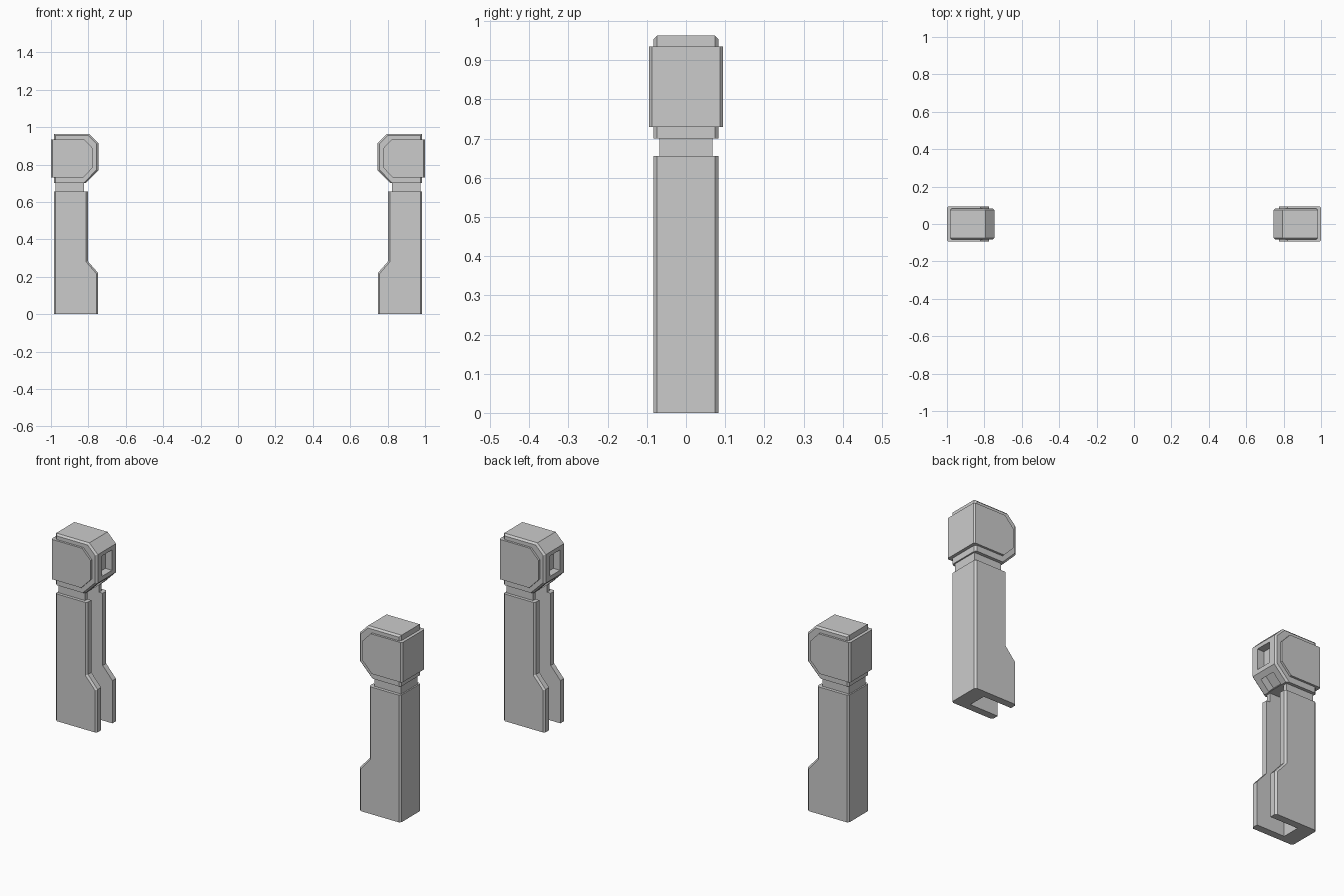
import bpy, bmesh

if "Cube" in bpy.data.objects:
    bpy.data.objects.remove(bpy.data.objects["Cube"])


def prism(name, profile, half_y, bevel=0.0, flat_z=()):
    """Extrude an (x, z) profile along y; chamfer the front/back rims except at flat_z."""
    bm = bmesh.new()
    front = [bm.verts.new((x, -half_y, z)) for x, z in profile]
    back = [bm.verts.new((x, half_y, z)) for x, z in profile]
    n = len(profile)
    bm.faces.new(front)
    bm.faces.new(back[::-1])
    for i in range(n):
        j = (i + 1) % n
        bm.faces.new((front[j], front[i], back[i], back[j]))
    bmesh.ops.recalc_face_normals(bm, faces=bm.faces)
    if bevel:
        rims = []
        for e in bm.edges:
            a, b = (v.co for v in e.verts)
            on_cap = abs(a.y - b.y) < 1e-6
            flat = any(abs(a.z - z) < 1e-5 and abs(b.z - z) < 1e-5 for z in flat_z)
            if on_cap and not flat:
                rims.append(e)
        bmesh.ops.bevel(bm, geom=rims, offset=bevel, segments=1, affect='EDGES')
    mesh = bpy.data.meshes.new(name)
    bm.to_mesh(mesh)
    bm.free()
    obj = bpy.data.objects.new(name, mesh)
    bpy.context.collection.objects.link(obj)
    return obj


def box(x0, x1, z0, z1):
    return [(x0, z0), (x1, z0), (x1, z1), (x0, z1)]


def cutter(name, profile, half_y):
    obj = prism(name, profile, half_y)
    obj.hide_render = True
    obj.hide_viewport = True
    return obj


def finish(obj, cutters=()):
    """Cut the recesses, then mirror to the other pillar."""
    for c in cutters:
        m = obj.modifiers.new("cut", 'BOOLEAN')
        m.operation = 'DIFFERENCE'
        m.solver = 'EXACT'
        m.object = c
    obj.modifiers.new("mirror", 'MIRROR').use_axis[0] = True


# Recesses: long channel facing the centre, window and sloped notch in the head
channel = cutter("channel_cutter", box(0.70, 0.905, -0.1, 0.75), 0.046)
window = cutter("window_cutter", box(0.70, 0.785, 0.79, 0.895), 0.042)
notch = cutter("notch_cutter",
               [(0.78, 0.70), (0.805, 0.675), (0.86, 0.73), (0.80, 0.79), (0.745, 0.735), (0.755, 0.725)][1:5],
               0.042)
notch.data.clear_geometry()
bpy.data.objects.remove(notch)
notch = cutter("notch_cutter", [(0.79, 0.68), (0.84, 0.73), (0.795, 0.775), (0.745, 0.725)], 0.042)

# Column with a wider foot
column = prism("column", [(0.748, 0), (0.984, 0), (0.984, 0.655), (0.803, 0.655),
                          (0.803, 0.283), (0.748, 0.22)], 0.083, 0.009, (0, 0.655))
finish(column, [channel])

# Narrow neck
neck = prism("neck", box(0.824, 0.977, 0.64, 0.705), 0.067)
finish(neck, [channel])

# Chamfered head
head = prism("head", [(0.814, 0.70), (0.984, 0.70), (0.984, 0.963), (0.795, 0.963),
                      (0.747, 0.915), (0.747, 0.768)], 0.083, 0.009, (0.70,))
finish(head, [window, notch])

# Raised plates on front and back, joined by a raised outer plate
plate = [(0.828, 0.73), (0.99, 0.73), (0.99, 0.935), (0.822, 0.935), (0.775, 0.885), (0.775, 0.785)]
for name, y in (("front_plate", -0.0865), ("back_plate", 0.0865)):
    obj = prism(name, plate, 0.0075)
    for v in obj.data.vertices:
        v.co.y += y
    finish(obj)
outer = prism("outer_plate", [(0.97, 0.73), (1.0, 0.73), (1.0, 0.935), (0.97, 0.935)],
              0.094, 0.007, (0.73, 0.935))
finish(outer)
